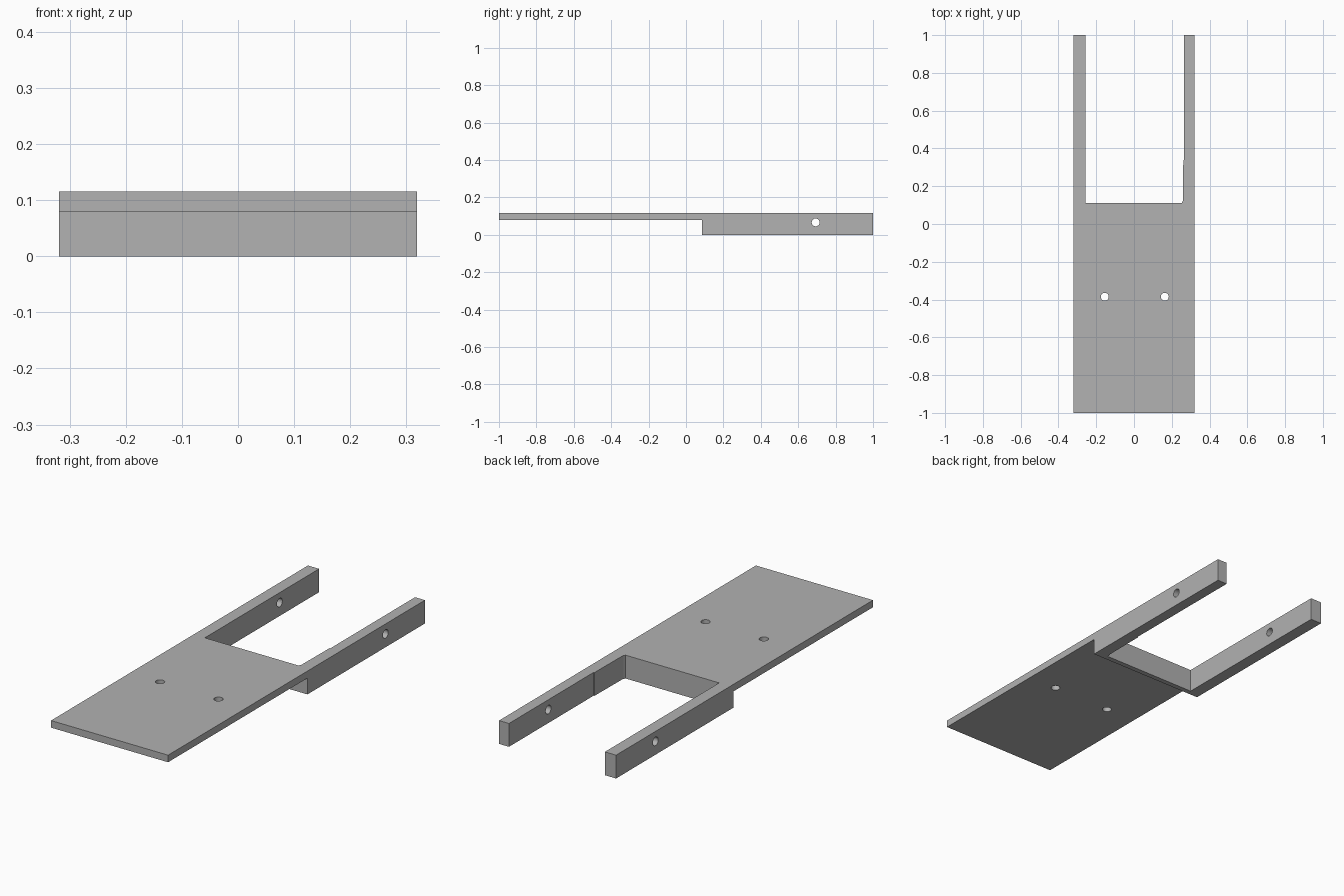
import bpy
import bmesh
from mathutils import Matrix, Vector

default = bpy.data.objects.get("Cube")
if default:
    bpy.data.objects.remove(default, do_unlink=True)

HALF_W, TOP, PLATE_Z = 0.319, 0.115, 0.08
STEP_Y, SLOT_Y = 0.085, 0.11

grey = bpy.data.materials.new("plain grey")
grey.use_nodes = True
colour = (0.445, 0.445, 0.445, 1)
grey.diffuse_color = colour
grey.node_tree.nodes["Principled BSDF"].inputs["Base Color"].default_value = colour


def prism(name, points, depth):
    """Extrude a closed outline of 3D points along the depth vector."""
    bm = bmesh.new()
    face = bm.faces.new([bm.verts.new(p) for p in points])
    out = bmesh.ops.extrude_face_region(bm, geom=[face])
    verts = [g for g in out["geom"] if isinstance(g, bmesh.types.BMVert)]
    bmesh.ops.translate(bm, verts=verts, vec=Vector(depth))
    bmesh.ops.recalc_face_normals(bm, faces=bm.faces)
    return to_object(name, bm)


def drill(name, centre, axis, length, radius=0.021):
    """Round cutter along the given axis."""
    bm = bmesh.new()
    turn = Vector(axis).to_track_quat("Z", "Y").to_matrix().to_4x4()
    bmesh.ops.create_cone(bm, cap_ends=True, segments=32, radius1=radius,
                          radius2=radius, depth=length,
                          matrix=Matrix.Translation(centre) @ turn)
    return to_object(name, bm)


def to_object(name, bm):
    mesh = bpy.data.meshes.new(name)
    bm.to_mesh(mesh)
    bm.free()
    mesh.materials.append(grey)
    obj = bpy.data.objects.new(name, mesh)
    bpy.context.collection.objects.link(obj)
    return obj


# Side profile: thin plate at the front, deeper block at the back
profile = [(-1, PLATE_Z), (STEP_Y, PLATE_Z), (STEP_Y, 0), (1, 0), (1, TOP), (-1, TOP)]
bracket = prism("forked_bracket", [(-HALF_W, y, z) for y, z in profile],
                (2 * HALF_W, 0, 0))

# Fork opening, with a small corner relief and a step on the left arm
slot = [(-0.258, SLOT_Y), (0.253, SLOT_Y), (0.259, 0.125), (0.261, 0.34),
        (0.265, 0.34), (0.265, 1.1), (-0.258, 1.1)]
cutters = [prism("slot_cutter", [(x, y, -0.1) for x, y in slot], (0, 0, 0.4))]

# Plate screw holes and the cross hole through both arms
for side, x in (("right", -0.155), ("left", 0.163)):
    cutters.append(drill(f"{side}_screw_hole_cutter", (x, -0.385, 0.1), (0, 0, 1), 0.3))
cutters.append(drill("arm_hole_cutter", (0, 0.693, 0.066), (1, 0, 0), 1))

# Apply the cuts, then remove the cutters
for cutter in cutters:
    cutter.hide_render = True
    mod = bracket.modifiers.new(cutter.name, "BOOLEAN")
    mod.operation = "DIFFERENCE"
    mod.solver = "EXACT"
    mod.object = cutter

bpy.context.view_layer.objects.active = bracket
bracket.select_set(True)
for mod in list(bracket.modifiers):
    bpy.ops.object.modifier_apply(modifier=mod.name)
for cutter in cutters:
    bpy.data.objects.remove(cutter, do_unlink=True)

bpy.ops.object.shade_smooth_by_angle()
